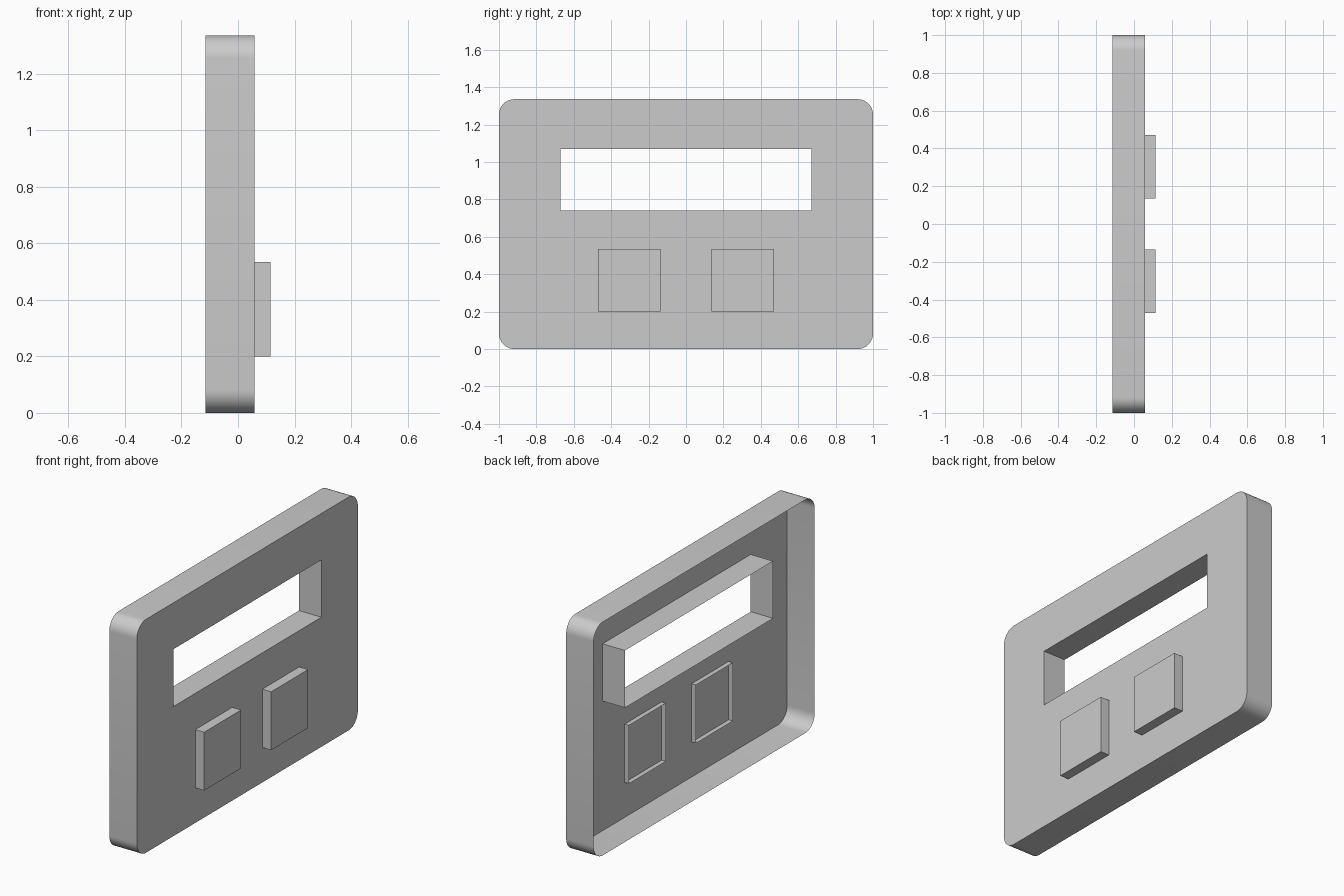
import bpy, bmesh
from math import sin, cos, pi, radians

cube = bpy.data.objects.get("Cube")
if cube:
    bpy.data.objects.remove(cube)

# Plain grey plastic
grey = bpy.data.materials.new("plain_grey")
grey.use_nodes = True
color = (0.6, 0.6, 0.6, 1)
grey.diffuse_color = color
grey.node_tree.nodes["Principled BSDF"].inputs["Base Color"].default_value = color

BACK, FACE, BUTTON_TOP = -0.115, 0.059, 0.115


def rectangle(y0, y1, z0, z1, radius=0.0, steps=10):
    """Counter-clockwise outline in (y, z), seen from +x."""
    if radius == 0:
        return [(y0, z0), (y1, z0), (y1, z1), (y0, z1)]
    centres = [(y1 - radius, z1 - radius), (y0 + radius, z1 - radius),
               (y0 + radius, z0 + radius), (y1 - radius, z0 + radius)]
    points = []
    for quarter, (cy, cz) in enumerate(centres):
        for i in range(steps + 1):
            a = (quarter + i / steps) * pi / 2
            points.append((cy + radius * cos(a), cz + radius * sin(a)))
    return points


def add_walls(bm, outline, front, back):
    """Thin walls along an outline; returns the front edge loop."""
    f = [bm.verts.new((front, y, z)) for y, z in outline]
    b = [bm.verts.new((back, y, z)) for y, z in outline]
    n = len(outline)
    for i in range(n):
        j = (i + 1) % n
        bm.faces.new((f[i], b[i], b[j], f[j]))
    return [bm.edges.get((f[i], f[(i + 1) % n])) for i in range(n)]


def cap(bm, edges):
    """Fill the front, keeping any inner loop open."""
    result = bmesh.ops.triangle_fill(bm, edges=edges, use_beauty=True, normal=(1, 0, 0))
    for face in result["geom"]:
        if isinstance(face, bmesh.types.BMFace):
            face.normal_update()
            if face.normal.x < 0:
                face.normal_flip()


def finish(bm, name):
    mesh = bpy.data.meshes.new(name)
    bm.to_mesh(mesh)
    bm.free()
    mesh.materials.append(grey)
    mesh.shade_smooth()
    mesh.set_sharp_from_angle(angle=radians(30))
    obj = bpy.data.objects.new(name, mesh)
    bpy.context.collection.objects.link(obj)
    return obj


# Open-backed housing with a window tunnel through the face
bm = bmesh.new()
rim = add_walls(bm, rectangle(-1, 1, 0, 1.336, 0.083), FACE, BACK)
window = rectangle(-0.67, 0.67, 0.742, 1.07)
tunnel = add_walls(bm, window[::-1], FACE, -0.083)
cap(bm, rim + tunnel)
finish(bm, "housing")

# Two square buttons, open at the back and passing through the face
for side, y in (("right", -0.303), ("left", 0.303)):
    bm = bmesh.new()
    half = 0.167
    edges = add_walls(bm, rectangle(y - half, y + half, 0.2, 0.534), BUTTON_TOP, 0.032)
    cap(bm, edges)
    finish(bm, side + "_button")
